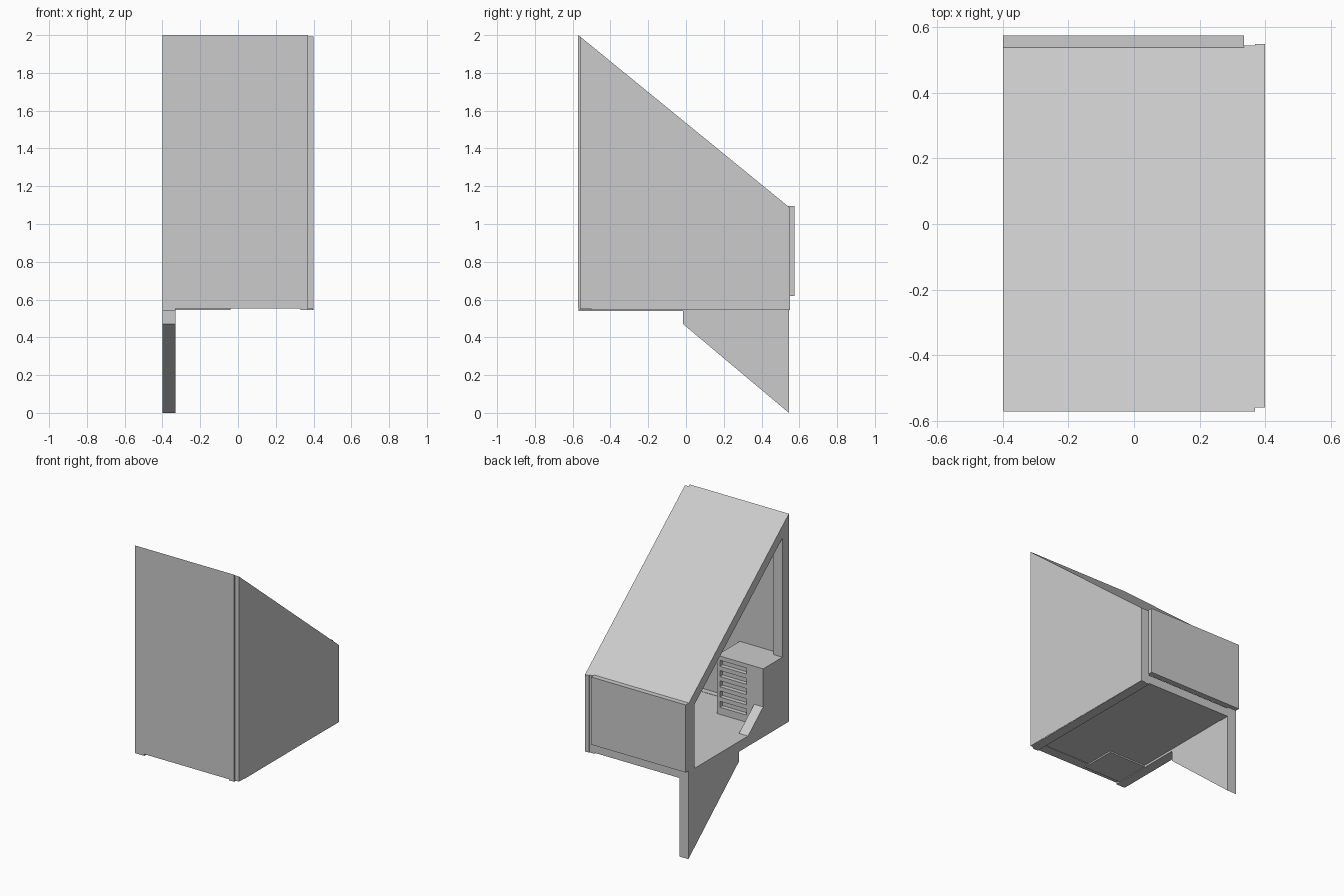
import bpy, bmesh

if "Cube" in bpy.data.objects:
    bpy.data.objects.remove(bpy.data.objects["Cube"])

Y0, Y1 = -0.57, 0.545          # front and back of the housing
BASE, TOP, LOW = 0.54, 2.0, 1.09
BAR = 0.07


def roof_z(y):
    return TOP + (LOW - TOP) * (y - Y0) / (Y1 - Y0)


def prism(name, pts, x0, x1):
    """Extrude a (y, z) profile from x0 to x1."""
    bm = bmesh.new()
    face = bm.faces.new([bm.verts.new((x0, y, z)) for y, z in pts])
    ext = bmesh.ops.extrude_face_region(bm, geom=[face])
    moved = [v for v in ext["geom"] if isinstance(v, bmesh.types.BMVert)]
    bmesh.ops.translate(bm, verts=moved, vec=(x1 - x0, 0, 0))
    bmesh.ops.recalc_face_normals(bm, faces=bm.faces)
    me = bpy.data.meshes.new(name)
    bm.to_mesh(me)
    bm.free()
    ob = bpy.data.objects.new(name, me)
    bpy.context.collection.objects.link(ob)
    return ob


def box(name, x0, x1, y0, y1, z0, z1):
    return prism(name, [(y0, z0), (y1, z0), (y1, z1), (y0, z1)], x0, x1)


def slope(name, x0, x1, y0, y1, drop):
    return prism(name, [(y0, roof_z(y0)), (y1, roof_z(y1)),
                        (y1, roof_z(y1) - drop), (y0, roof_z(y0) - drop)], x0, x1)


# Side frames: post, sill and sloping rail; the left one stays open
for side, x0, x1, zb in (("left", -0.4, -0.33, BASE), ("right", 0.33, 0.398, 0.545)):
    a, b = Y0 + BAR, Y1 - BAR
    prism(side + "_front_post", [(Y0, zb), (a, zb), (a, roof_z(a)), (Y0, TOP)], x0, x1 if side == "left" else 0.37)
    prism(side + "_back_post", [(b, zb), (Y1, zb), (Y1, LOW), (b, roof_z(b))], x0, x1)
    box(side + "_sill", x0, x1, a, b, zb, 0.612)
    slope(side + "_roof_rail", x0, x1 if side == "left" else 0.37, a, b, 0.085)

# Cross bars joining the two frames
for end, y0, y1 in (("front", Y0, Y0 + BAR), ("back", Y1 - BAR, Y1)):
    box(end + "_lower_bar", -0.33, 0.33, y0, y1, 0.552, 0.612)
    slope(end + "_upper_bar", -0.33, 0.33, y0, y1, BAR)

# Panels
box("floor_panel", -0.33, 0.37, Y0 + 0.03, Y1 - 0.01, 0.555, 0.61)
prism("front_panel", [(-0.573, 0.555), (-0.54, 0.555), (-0.54, roof_z(-0.54)), (-0.573, TOP)], -0.398, 0.37)
prism("right_panel", [(-0.56, 0.55), (0.55, 0.545), (0.55, roof_z(0.55)), (-0.56, roof_z(-0.56))], 0.37, 0.4)
slope("roof_panel", -0.33, 0.37, Y0, Y1, 0.03)
box("back_panel", -0.4, 0.335, 0.535, 0.575, 0.62, 1.095)

# Brace below the floor and the matching gusset above it
prism("lower_brace", [(-0.015, BASE), (-0.015, 0.47), (Y1, 0.0), (Y1, BASE)], -0.4, -0.33)
prism("gusset", [(-0.286, 0.61), (-0.115, 0.61), (-0.286, 0.752)], -0.4, -0.33)

# Equipment box with vent slots in its rear face
unit = box("vented_box", -0.4, -0.04, Y0 + 0.03, -0.286, 0.545, 1.02)
for i in range(5):
    top = 0.99 - i * 0.072
    cut = box("slot_cutter", -0.27, -0.064, -0.316, -0.25, top - 0.042, top)
    cut.hide_render = True
    cut.hide_viewport = True
    mod = unit.modifiers.new("slot", 'BOOLEAN')
    mod.operation = 'DIFFERENCE'
    mod.solver = 'EXACT'
    mod.object = cut
